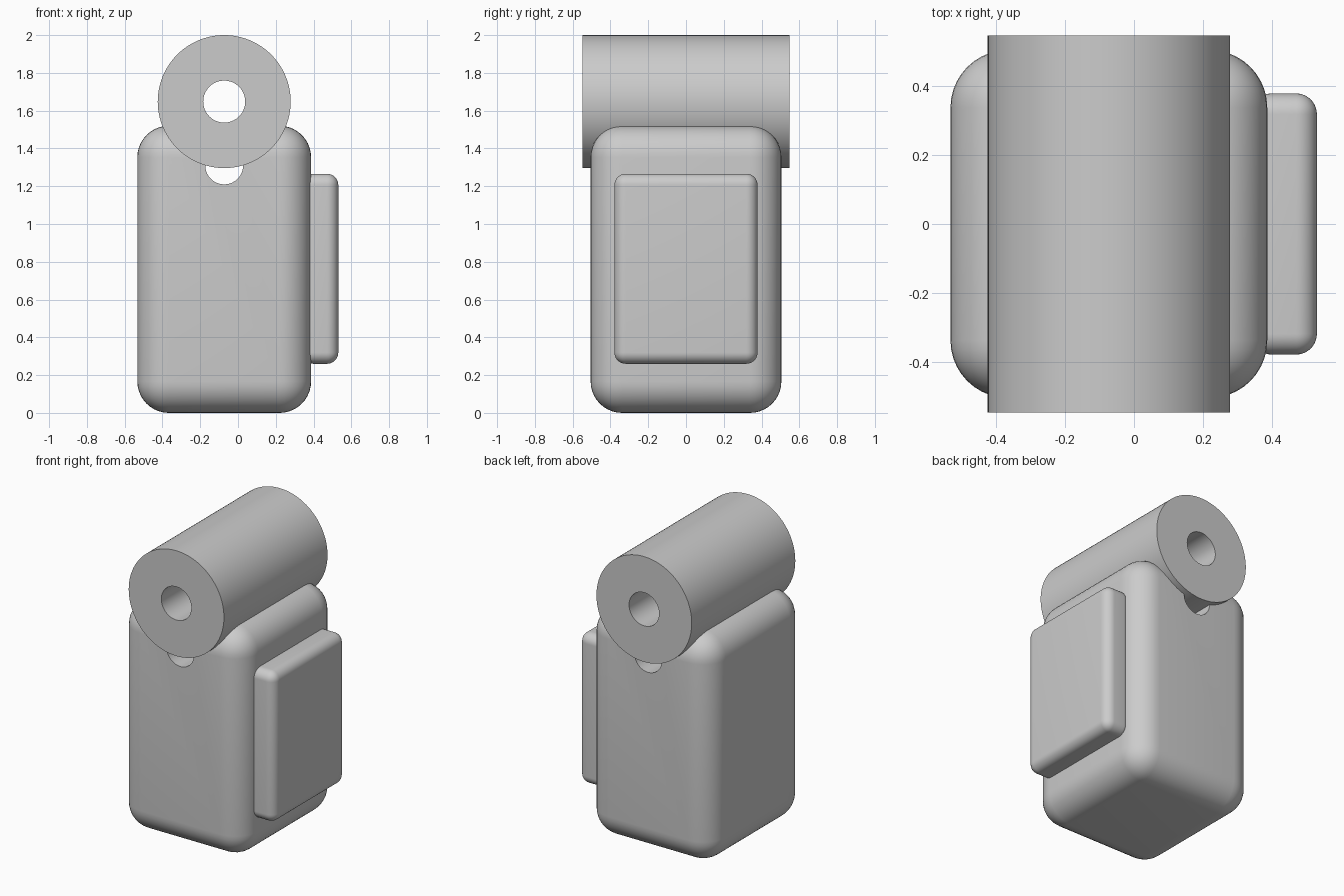
import bpy
from math import radians

if "Cube" in bpy.data.objects:
    bpy.data.objects.remove(bpy.data.objects["Cube"], do_unlink=True)

grey = bpy.data.materials.new("plain grey")
grey.use_nodes = True
grey.diffuse_color = (0.6, 0.6, 0.6, 1)
grey.node_tree.nodes["Principled BSDF"].inputs["Base Color"].default_value = (0.6, 0.6, 0.6, 1)

AXIS_X = -0.073  # shared centre line of body, barrel and holes


def apply_modifier(obj, mod):
    bpy.context.view_layer.objects.active = obj
    bpy.ops.object.modifier_apply(modifier=mod.name)


def finish(obj):
    obj.data.materials.clear()
    obj.data.materials.append(grey)
    bpy.ops.object.select_all(action='DESELECT')
    obj.select_set(True)
    bpy.context.view_layer.objects.active = obj
    bpy.ops.object.shade_smooth_by_angle(angle=radians(30))


def rounded_box(name, low, high, radius):
    centre = [(a + b) / 2 for a, b in zip(low, high)]
    bpy.ops.mesh.primitive_cube_add(size=1, location=centre)
    obj = bpy.context.object
    obj.name = name
    obj.scale = [b - a for a, b in zip(low, high)]
    bpy.ops.object.transform_apply(location=False, rotation=False, scale=True)
    bevel = obj.modifiers.new("round", 'BEVEL')
    bevel.width = radius
    bevel.segments = 10
    apply_modifier(obj, bevel)
    return obj


def cylinder_y(name, z, radius, length):
    bpy.ops.mesh.primitive_cylinder_add(vertices=96, radius=radius, depth=length,
                                        location=(AXIS_X, 0, z),
                                        rotation=(radians(90), 0, 0))
    obj = bpy.context.object
    obj.name = name
    return obj


def drill(obj, z, radius):
    cutter = cylinder_y("hole_cutter", z, radius, 2)
    cutter.hide_render = True
    cut = obj.modifiers.new("hole", 'BOOLEAN')
    cut.operation = 'DIFFERENCE'
    cut.solver = 'EXACT'
    cut.object = cutter
    apply_modifier(obj, cut)
    bpy.data.objects.remove(cutter, do_unlink=True)


# Upright body with a through hole just under the barrel
body = rounded_box("body", (-0.533, -0.505, 0), (0.387, 0.505, 1.52), 0.167)
drill(body, 1.31, 0.1)
finish(body)

# Raised panel on the left side
finish(rounded_box("side_panel", (0.34, -0.379, 0.26), (0.531, 0.379, 1.266), 0.06))

# Bored barrel lying across the top
barrel = cylinder_y("barrel", 1.648, 0.352, 1.094)
drill(barrel, 1.648, 0.111)
finish(barrel)
